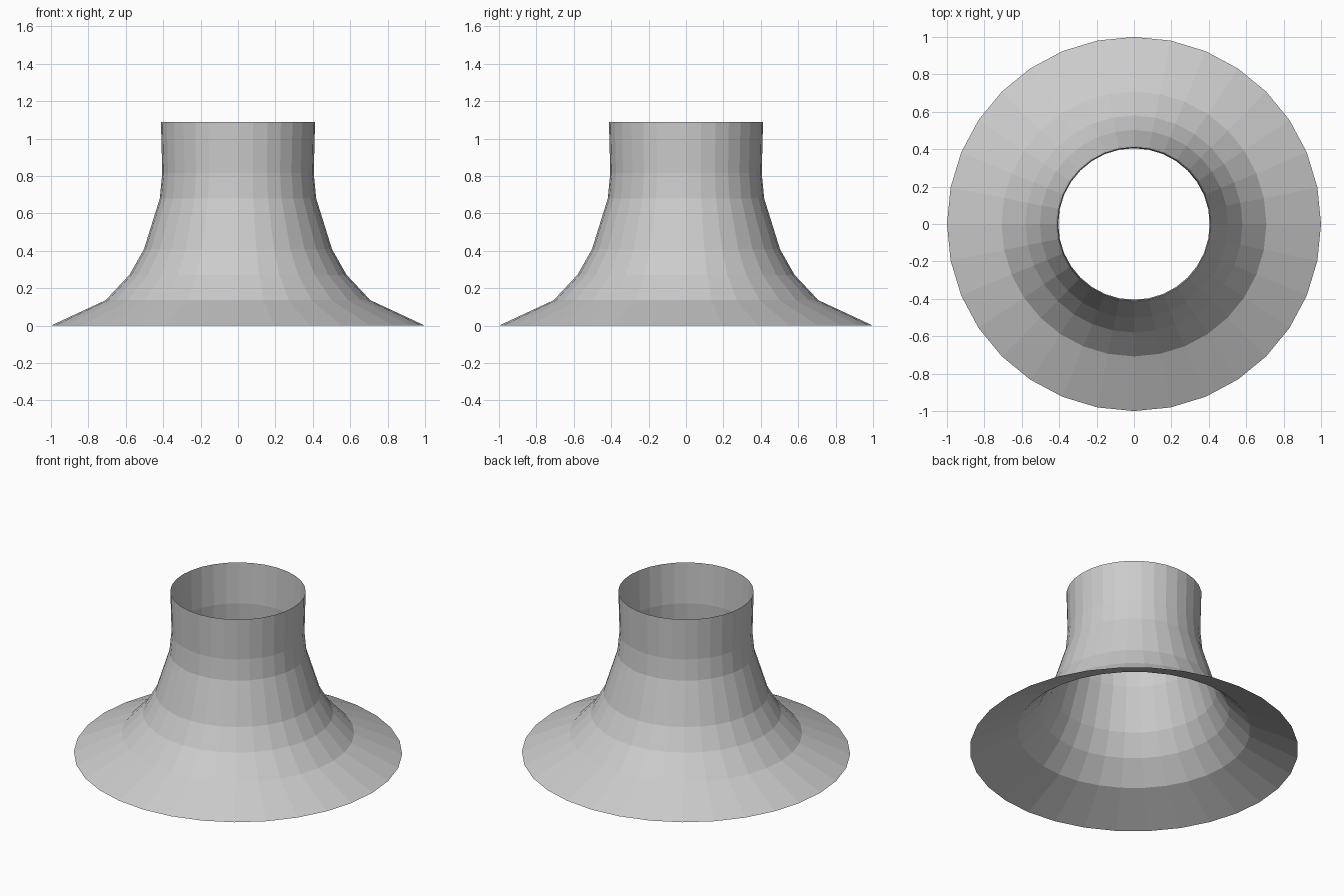
import bpy, bmesh
from math import cos, sin, tau

if "Cube" in bpy.data.objects:
    bpy.data.objects.remove(bpy.data.objects["Cube"])

SIDES = 32
# (radius, height) from the wide rim up to the open neck
PROFILE = [(1.0, 0.0), (0.708, 0.136), (0.58, 0.272), (0.503, 0.408),
           (0.418, 0.68), (0.405, 0.816), (0.412, 1.088)]

# Flared bell: open single-skin surface of revolution with flat facets
bm = bmesh.new()
rings = [[bm.verts.new((r * cos(tau * i / SIDES), r * sin(tau * i / SIDES), z))
          for i in range(SIDES)] for r, z in PROFILE]
for low, high in zip(rings, rings[1:]):
    for i in range(SIDES):
        j = (i + 1) % SIDES
        bm.faces.new((low[i], low[j], high[j], high[i]))

mesh = bpy.data.meshes.new("flared_bell")
bm.to_mesh(mesh)
bm.free()
bell = bpy.data.objects.new("flared_bell", mesh)
bpy.context.collection.objects.link(bell)
